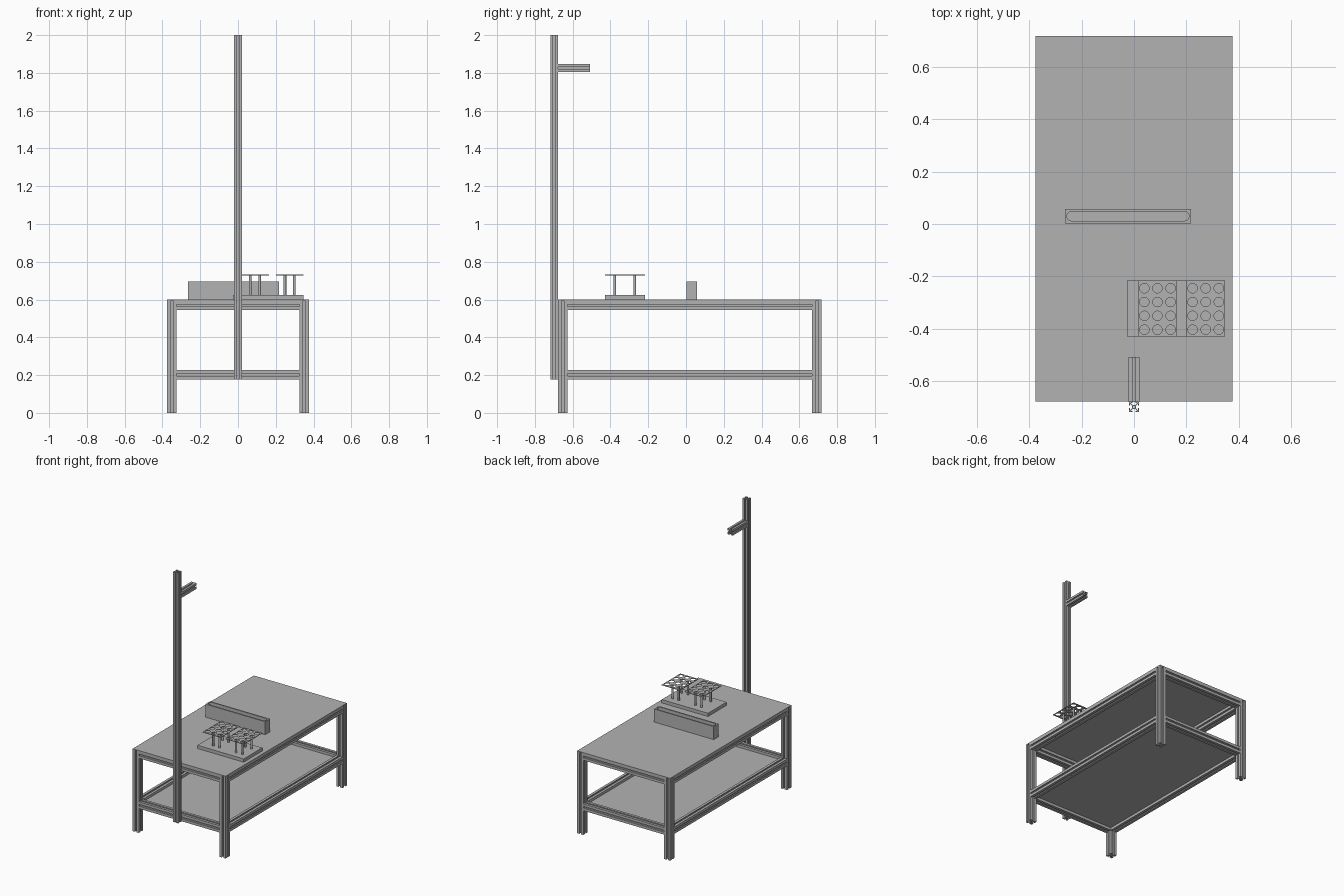
import bpy, bmesh, math
from mathutils import Matrix

cube = bpy.data.objects.get("Cube")
if cube:
    bpy.data.objects.remove(cube, do_unlink=True)

grey = bpy.data.materials.new("plain_grey")
grey.use_nodes = True
COLOUR = (0.45, 0.45, 0.45, 1)
grey.diffuse_color = COLOUR
grey.node_tree.nodes["Principled BSDF"].inputs["Base Color"].default_value = COLOUR


# Outline helpers
def rect(x0, x1, y0, y1):
    return [(x0, y0), (x1, y0), (x1, y1), (x0, y1)]


def circle(x, y, r, n=24):
    return [(x + r * math.cos(math.tau * i / n), y + r * math.sin(math.tau * i / n))
            for i in range(n)]


def stadium(x0, x1, y, r, n=12):
    right = [(x1 - r + r * math.sin(math.pi * i / n), y - r * math.cos(math.pi * i / n))
             for i in range(n + 1)]
    left = [(x0 + r - r * math.sin(math.pi * i / n), y + r * math.cos(math.pi * i / n))
            for i in range(n + 1)]
    return right + left


def slot_profile(width):
    """Square section with an undercut slot in each side and a central bore."""
    half = [(1, 1), (.24, 1), (.24, .78), (.55, .78), (.55, .67), (.3, .4)]
    side = half + [(-x, y) for x, y in half[:0:-1]]
    h = width / 2
    pts = []
    for _ in range(4):
        pts += [(x * h, y * h) for x, y in side]
        side = [(-y, x) for x, y in side]
    return [pts, circle(0, 0, .16 * h, 16)]


def extrude(name, outlines, z0, z1, smooth=False):
    """Solid from a closed outline; further outlines become holes."""
    curve = bpy.data.curves.new(name, 'CURVE')
    curve.dimensions = '2D'
    curve.fill_mode = 'BOTH'
    curve.extrude = (z1 - z0) / 2
    for pts in outlines:
        spline = curve.splines.new('POLY')
        spline.points.add(len(pts) - 1)
        for p, (x, y) in zip(spline.points, pts):
            p.co = (x, y, 0, 1)
        spline.use_cyclic_u = True
    obj = bpy.data.objects.new(name, curve)
    bpy.context.collection.objects.link(obj)
    bpy.ops.object.select_all(action='DESELECT')
    obj.select_set(True)
    bpy.context.view_layer.objects.active = obj
    bpy.ops.object.convert(target='MESH')
    obj = bpy.context.view_layer.objects.active
    mesh = obj.data
    bm = bmesh.new()
    bm.from_mesh(mesh)
    bmesh.ops.remove_doubles(bm, verts=bm.verts, dist=1e-5)
    bmesh.ops.translate(bm, verts=bm.verts, vec=(0, 0, (z0 + z1) / 2))
    bmesh.ops.recalc_face_normals(bm, faces=bm.faces)
    bm.to_mesh(mesh)
    bm.free()
    mesh.materials.clear()
    mesh.materials.append(grey)
    for poly in mesh.polygons:
        poly.use_smooth = False
    if smooth:
        bpy.ops.object.shade_smooth_by_angle(angle=math.radians(35))
    return obj


def beam(name, width, centre, length, axis='Z'):
    """Slotted beam of a given length, centred on a point."""
    obj = extrude(name, slot_profile(width), -length / 2, length / 2)
    if axis != 'Z':
        obj.data.transform(Matrix.Rotation(math.pi / 2, 4, 'Y' if axis == 'X' else 'X'))
    obj.location = centre
    return obj


# Table frame
W = 0.05
X, FRONT, BACK = 0.375, -0.678, 0.718
TOP = 0.594
lx, fy, by = X - W / 2, FRONT + W / 2, BACK - W / 2
mid = (FRONT + BACK) / 2
for side, x in (("left", lx), ("right", -lx)):
    for end, y in (("front", fy), ("back", by)):
        beam(f"{end}_{side}_leg", W, (x, y, TOP / 2), TOP)
for level, z in (("upper", TOP - W / 2), ("lower", 0.202)):
    for side, x in (("left", lx), ("right", -lx)):
        beam(f"{level}_{side}_rail", W, (x, mid, z), BACK - FRONT - 2 * W, 'Y')
    for end, y in (("front", fy), ("back", by)):
        beam(f"{level}_{end}_rail", W, (0, y, z), 2 * X - 2 * W, 'X')

# Table top and lower shelf, the shelf held in the rail slots
extrude("table_top", [rect(-X, X, FRONT, BACK)], TOP, 0.6)
s = W - 0.012
extrude("lower_shelf", [rect(-X + s, X - s, FRONT + s, BACK - s)], 0.199, 0.205)

# Tall mast with its short arm
beam("mast", 0.04, (0, -0.698, 1.0885), 1.823)
beam("mast_arm", 0.042, (0, -0.593, 1.826), 0.171, 'Y')

# Trough with a round-ended pocket
box = rect(-0.264, 0.217, 0.002, 0.058)
extrude("trough_floor", [box], 0.6, 0.612)
extrude("trough_walls", [box, stadium(-0.256, 0.21, 0.03, 0.018)], 0.612, 0.695, True)

# Rack: base, two perforated plates and their pillars
extrude("rack_base", [rect(-0.026, 0.347, -0.43, -0.216)], 0.6, 0.624)
rows = [-0.403 + 0.0527 * j for j in range(4)]
for side, x0 in (("right", 0.016), ("left", 0.2)):
    cols = [x0 + 0.0235 + 0.05 * i for i in range(3)]
    holes = [circle(x, y, 0.018) for x in cols for y in rows]
    extrude(f"rack_plate_{side}", [rect(x0, x0 + 0.147, -0.43, -0.216)] + holes,
            0.728, 0.732, True)
    for i in range(2):
        for j in (0, 2):
            px, py = (cols[i] + cols[i + 1]) / 2, (rows[j] + rows[j + 1]) / 2
            extrude(f"rack_pillar_{side}", [circle(px, py, 0.007, 16)], 0.624, 0.728, True)
